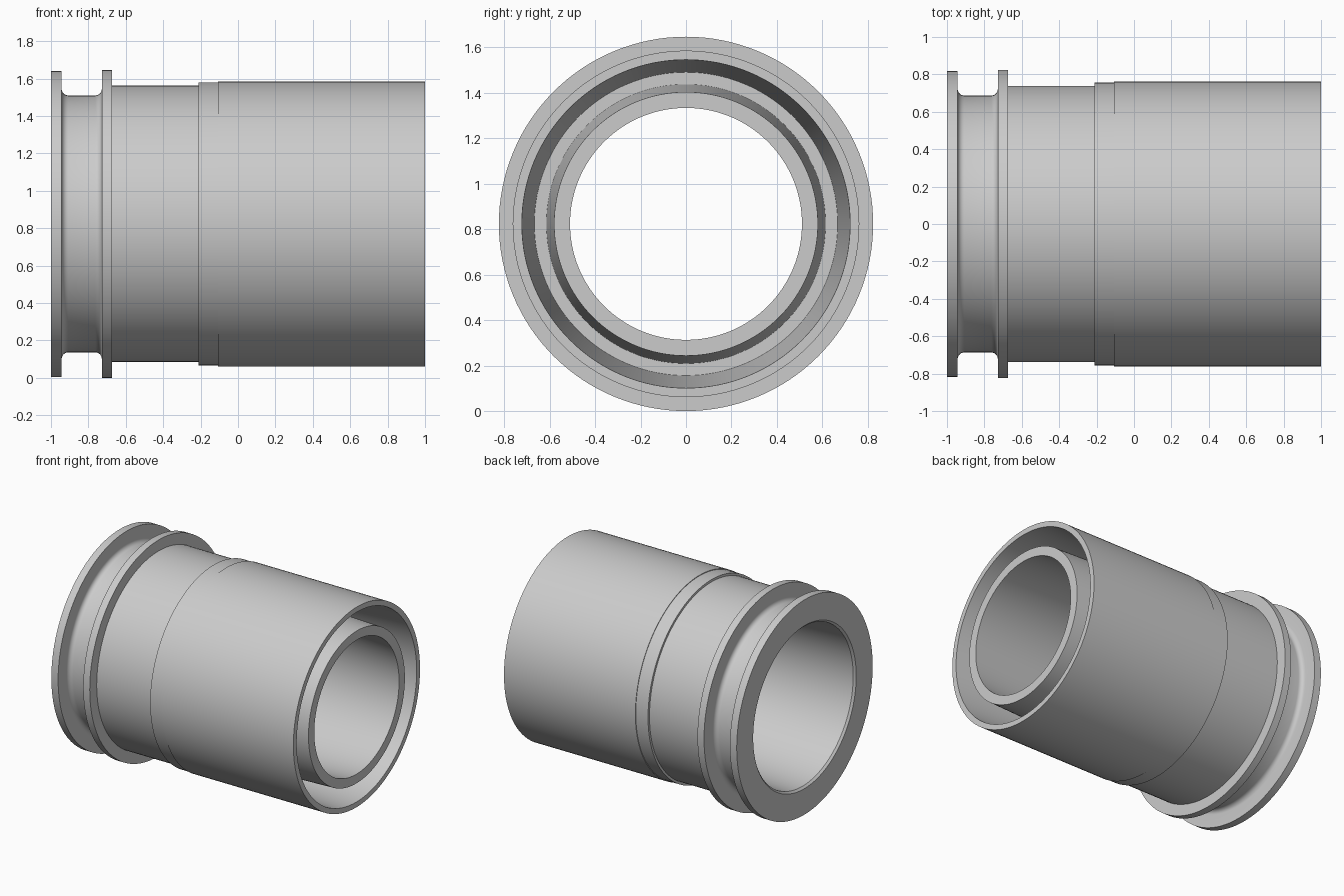
import bpy
import bmesh
import math

if "Cube" in bpy.data.objects:
    bpy.data.objects.remove(bpy.data.objects["Cube"])

AXIS_Z = 0.823
SEGMENTS = 128

metal = bpy.data.materials.new("light grey metal")
metal.diffuse_color = (0.6, 0.6, 0.6, 1)
metal.use_nodes = True
metal.node_tree.nodes["Principled BSDF"].inputs["Base Color"].default_value = metal.diffuse_color


def fillet(cx, cr, radius, start, end, steps=6):
    """Arc points (x, radius) for a rounded profile corner."""
    pts = []
    for i in range(steps + 1):
        a = math.radians(start + (end - start) * i / steps)
        pts.append((cx + radius * math.cos(a), cr + radius * math.sin(a)))
    return pts


def lathe(name, profile):
    """Spin a closed (x, radius) profile around the horizontal axis."""
    bm = bmesh.new()
    rings = []
    for i in range(SEGMENTS):
        a = 2 * math.pi * i / SEGMENTS
        rings.append([bm.verts.new((x, r * math.cos(a), AXIS_Z + r * math.sin(a)))
                      for x, r in profile])
    n = len(profile)
    for i in range(SEGMENTS):
        a, b = rings[i], rings[(i + 1) % SEGMENTS]
        for j in range(n):
            k = (j + 1) % n
            bm.faces.new((a[j], a[k], b[k], b[j]))
    bmesh.ops.recalc_face_normals(bm, faces=bm.faces)
    mesh = bpy.data.meshes.new(name)
    bm.to_mesh(mesh)
    bm.free()
    obj = bpy.data.objects.new(name, mesh)
    bpy.context.collection.objects.link(obj)
    mesh.materials.append(metal)
    bpy.context.view_layer.objects.active = obj
    obj.select_set(True)
    bpy.ops.object.shade_smooth_by_angle(angle=math.radians(30))
    obj.select_set(False)
    return obj


# End flange, rounded groove and second flange
profile = [(-1, 0.62), (-1, 0.818), (-0.943, 0.818)]
profile += fillet(-0.908, 0.722, 0.035, 180, 270)
profile += fillet(-0.763, 0.722, 0.035, 270, 360)
profile += [(-0.728, 0.823), (-0.673, 0.823)]
# Stepped outer sleeve
profile += [(-0.673, 0.739), (-0.21, 0.739), (-0.21, 0.757),
            (-0.107, 0.757), (-0.107, 0.762), (1, 0.762)]
# Tapered ring cavity between the outer sleeve and the inner tube
profile += [(1, 0.722), (-0.1, 0.667), (-0.1, 0.614), (1, 0.58)]
# Tapered bore with a small lead-in chamfer
profile += [(1, 0.51), (-0.985, 0.605)]

lathe("double_wall_sleeve", profile)
